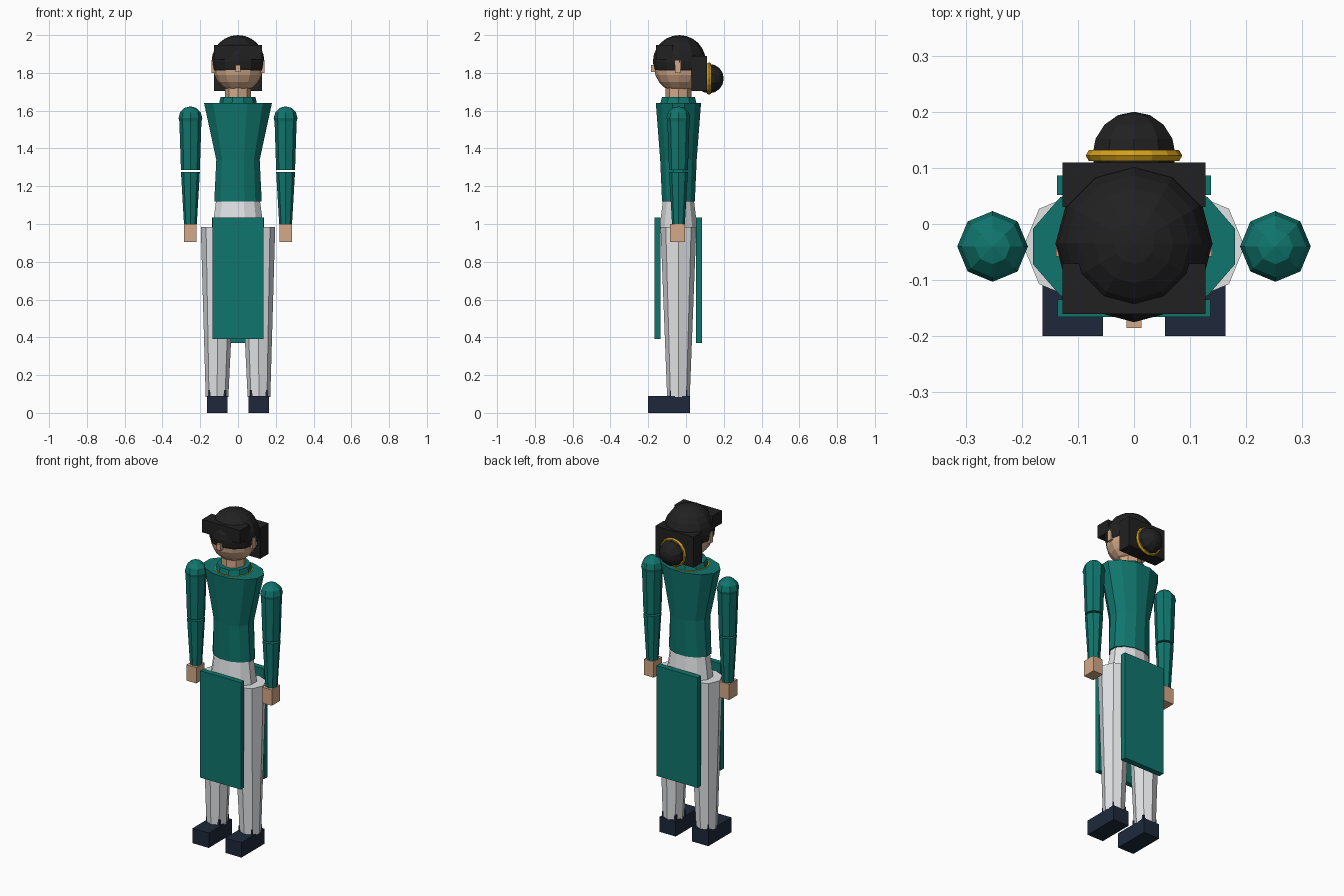
import bpy, bmesh
from math import cos, sin, pi
from mathutils import Matrix, Vector

cube = bpy.data.objects.get("Cube")
if cube:
    bpy.data.objects.remove(cube)


def material(name, rgb):
    m = bpy.data.materials.new(name)
    m.use_nodes = True
    m.diffuse_color = (*rgb, 1)
    m.node_tree.nodes["Principled BSDF"].inputs["Base Color"].default_value = (*rgb, 1)
    return m


TEAL = material("teal cloth", (0.005, 0.18, 0.155))
GREY = material("pale grey cloth", (0.76, 0.77, 0.79))
SKIN = material("skin", (0.65, 0.4, 0.25))
BLACK = material("black hair", (0.015, 0.015, 0.015))
NAVY = material("navy leather", (0.013, 0.022, 0.044))
GOLD = material("gold", (0.66, 0.35, 0.01))
MID = -0.04  # depth of the body axis


def finish(name, bm, mat):
    bmesh.ops.recalc_face_normals(bm, faces=bm.faces)
    me = bpy.data.meshes.new(name)
    bm.to_mesh(me)
    bm.free()
    me.materials.append(mat)
    ob = bpy.data.objects.new(name, me)
    bpy.context.collection.objects.link(ob)
    return ob


def box(name, mat, x, y, z):
    """Box from (low, high) ranges."""
    bm = bmesh.new()
    bmesh.ops.create_cube(bm, size=1)
    for v in bm.verts:
        for i, (lo, hi) in enumerate((x, y, z)):
            v.co[i] = lo if v.co[i] < 0 else hi
    return finish(name, bm, mat)


def loft(name, mat, sections, sides, turn=0):
    """Prism through elliptical sections (x, z, radius x, radius y)."""
    bm = bmesh.new()
    rings = []
    for cx, z, rx, ry in sections:
        angles = [turn + 2 * pi * i / sides for i in range(sides)]
        rings.append([bm.verts.new((cx + rx * cos(a), MID + ry * sin(a), z)) for a in angles])
    for low, high in zip(rings, rings[1:]):
        for i in range(sides):
            j = (i + 1) % sides
            bm.faces.new((low[i], low[j], high[j], high[i]))
    bm.faces.new(rings[0])
    bm.faces.new(rings[-1])
    return finish(name, bm, mat)


def ball(name, mat, centre, r, seg, rings, cut=None, axis_y=False):
    bm = bmesh.new()
    turn = Matrix.Rotation(-pi / 2, 4, 'X') if axis_y else Matrix()
    bmesh.ops.create_uvsphere(bm, u_segments=seg, v_segments=rings, radius=r,
                              matrix=Matrix.Translation(centre) @ turn)
    if cut is not None:
        res = bmesh.ops.bisect_plane(bm, geom=bm.verts[:] + bm.edges[:] + bm.faces[:],
                                     plane_co=(0, 0, cut), plane_no=(0, 0, 1), clear_inner=True)
        edges = [e for e in res["geom_cut"] if isinstance(e, bmesh.types.BMEdge)]
        bmesh.ops.contextual_create(bm, geom=edges)
    return finish(name, bm, mat)


def ring(name, mat, matrix, major, minor, seg, sides=6):
    bm = bmesh.new()
    loops = []
    for i in range(seg):
        a = 2 * pi * i / seg
        loop = []
        for k in range(sides):
            b = 2 * pi * k / sides
            r = major + minor * cos(b)
            loop.append(bm.verts.new(matrix @ Vector((r * cos(a), r * sin(a), minor * sin(b)))))
        loops.append(loop)
    for i in range(seg):
        p, q = loops[i], loops[(i + 1) % seg]
        for k in range(sides):
            n = (k + 1) % sides
            bm.faces.new((p[k], q[k], q[n], p[n]))
    return finish(name, bm, mat)


# Torso, hips, collar and neck
T = pi / 12
loft("torso", TEAL, [(0, 1.12, 0.13, 0.09), (0, 1.34, 0.119, 0.1), (0, 1.64, 0.186, 0.124)], 12, T)
loft("hips", GREY, [(0, 0.97, 0.142, 0.105), (0, 1.125, 0.12, 0.085)], 12, T)
loft("collar", TEAL, [(0, 1.63, 0.102, 0.102), (0, 1.672, 0.092, 0.092)], 10)
ring("collar_trim", GOLD, Matrix.Translation((0, MID, 1.637)), 0.102, 0.005, 16)
loft("neck", SKIN, [(0, 1.64, 0.068, 0.068), (0, 1.74, 0.068, 0.068)], 8)

# Front and back cloth panels
box("front_panel", TEAL, (-0.136, 0.136), (-0.166, -0.135), (0.39, 1.035))
box("back_panel", TEAL, (-0.137, 0.137), (0.052, 0.086), (0.37, 1.035))

# Limbs, one set per side
for side, s in (("left", 1), ("right", -1)):
    loft(side + "_thigh", GREY, [(s * 0.102, 0.985, 0.095, 0.095), (s * 0.107, 0.5, 0.076, 0.076)], 8)
    loft(side + "_shin", GREY, [(s * 0.107, 0.5, 0.076, 0.076), (s * 0.111, 0.085, 0.06, 0.06)], 8)
    sx = s * 0.109
    box(side + "_shoe", NAVY, (sx - 0.054, sx + 0.054), (-0.2, 0.02), (0, 0.09))
    box(side + "_ankle_cuff", NAVY, (sx - 0.046, sx + 0.046), (MID - 0.046, MID + 0.046), (0.08, 0.122))

    ax = s * 0.252
    ball(side + "_shoulder", TEAL, (ax, MID, 1.56), 0.063, 8, 6)
    loft(side + "_upper_arm", TEAL, [(ax, 1.285, 0.05, 0.05), (ax, 1.56, 0.059, 0.059)], 8)
    loft(side + "_forearm", TEAL, [(ax, 1.0, 0.034, 0.034), (ax, 1.275, 0.05, 0.05)], 8)
    box(side + "_hand", SKIN, (ax - 0.033, ax + 0.033), (-0.085, -0.005), (0.905, 1.0))

    ex = s * 0.13
    box(side + "_ear", SKIN, (ex - 0.009, ex + 0.009), (-0.058, -0.028), (1.8, 1.865))

# Head and hair
ball("head", SKIN, (0, -0.037, 1.83), 0.132, 12, 10)
box("nose", SKIN, (-0.013, 0.013), (-0.185, -0.15), (1.805, 1.842))
ball("hair_cap", BLACK, (0, -0.035, 1.86), 0.14, 12, 12, cut=1.812)
box("hair_fringe", BLACK, (-0.127, 0.127), (-0.16, -0.07), (1.87, 1.948))
box("hair_back", BLACK, (-0.127, 0.127), (0.03, 0.11), (1.705, 1.89))
ball("hair_bun", BLACK, (0, 0.122, 1.77), 0.078, 10, 8, axis_y=True)
ring("bun_band", GOLD, Matrix.Translation((0, 0.122, 1.77)) @ Matrix.Rotation(pi / 2, 4, 'X'),
     0.075, 0.011, 16)
